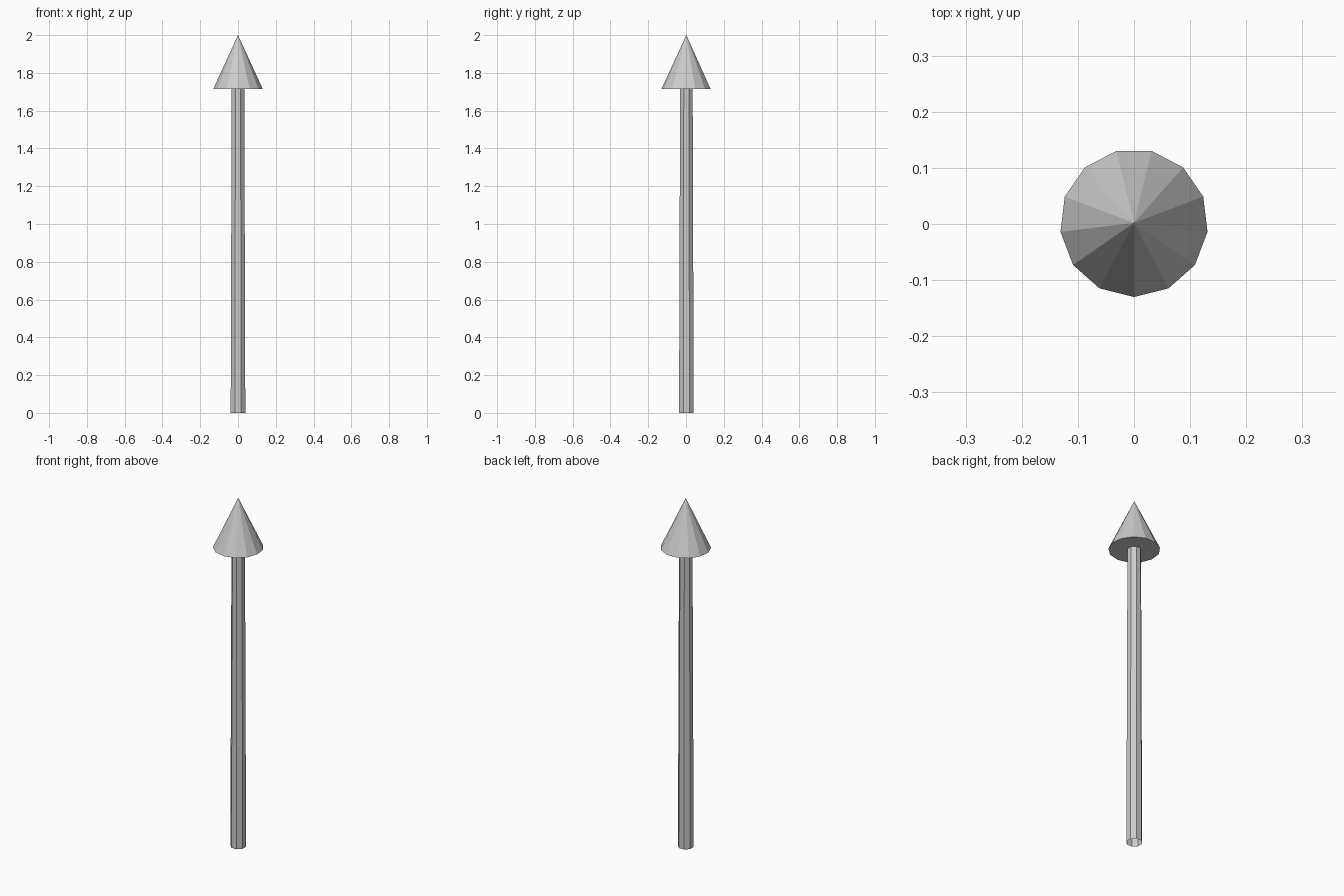
import bpy
from math import pi

if "Cube" in bpy.data.objects:
    bpy.data.objects.remove(bpy.data.objects["Cube"])

HEAD_Z = 1.715   # underside of the arrow head
TIP_Z = 2.0
OFF_Y = 0.002    # odd-sided head: axis sits slightly behind its bounds' centre


def tapered(name, sides, r_low, r_high, z_low, z_high, fill, turn):
    bpy.ops.mesh.primitive_cone_add(
        vertices=sides, radius1=r_low, radius2=r_high, depth=z_high - z_low,
        end_fill_type=fill, location=(0, OFF_Y, (z_low + z_high) / 2),
        rotation=(0, 0, turn))
    obj = bpy.context.object
    obj.name = name
    return obj


# Slightly tapered shaft, open at the ends
tapered("shaft", 8, 0.042, 0.036, 0.0, HEAD_Z, 'NOTHING', pi / 8)

# Thirteen-sided pointed head with a flat underside, one corner facing front
tapered("arrow_head", 13, 0.132, 0.0, HEAD_Z, TIP_Z, 'NGON', pi)
